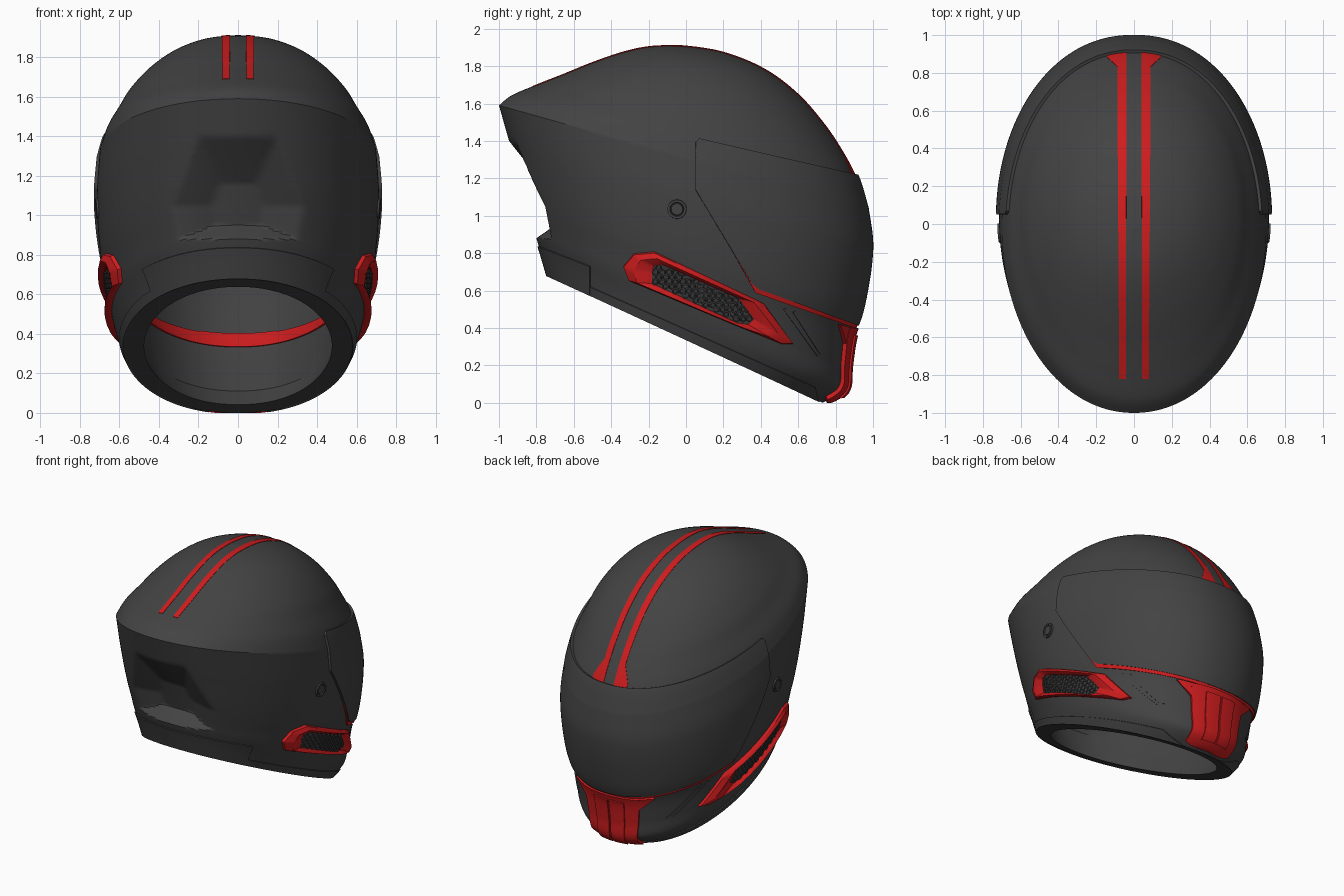
import bpy, bmesh, math
from mathutils import Vector
from mathutils.bvhtree import BVHTree

if "Cube" in bpy.data.objects:
    bpy.data.objects.remove(bpy.data.objects["Cube"])


def material(name, rgb):
    m = bpy.data.materials.new(name)
    m.diffuse_color = (*rgb, 1)
    m.use_nodes = True
    m.node_tree.nodes["Principled BSDF"].inputs["Base Color"].default_value = m.diffuse_color
    return m


GREY = material("matte_grey", (0.056, 0.056, 0.056))
RED = material("bright_red", (0.62, 0.012, 0.013))
DARK = material("grille_grey", (0.045, 0.045, 0.045))


def finish(bm, name, mat, angle=32):
    me = bpy.data.meshes.new(name)
    bm.to_mesh(me)
    bm.free()
    me.materials.append(mat)
    ob = bpy.data.objects.new(name, me)
    bpy.context.collection.objects.link(ob)
    bpy.ops.object.select_all(action='DESELECT')
    ob.select_set(True)
    bpy.context.view_layer.objects.active = ob
    bpy.ops.object.shade_smooth_by_angle(angle=math.radians(angle))
    return ob


# Tilted sections of the shell: back y, back z, face y, face z, half width
LOW = [(-.74, .68, .73, .0, .575), (-.772, .79, .845, .07, .615), (-.80, .88, .862, .20, .645),
       (-.818, .95, .885, .35, .665), (-.846, 1.05, .93, .48, .69), (-.878, 1.16, .96, .62, .705),
       (-.914, 1.29, .98, .76, .713), (-.946, 1.40, .983, .88, .713), (-1.0, 1.59, .96, 1.04, .70)]
UP = [LOW[-1], (-.93, 1.645, .912, 1.2, .665), (-.80, 1.70, .84, 1.34, .61), (-.66, 1.755, .74, 1.49, .55),
      (-.5, 1.82, .60, 1.65, .45), (-.34, 1.875, .42, 1.785, .32), (-.2, 1.905, .2, 1.875, .17),
      (-.04, 1.912, -.02, 1.912, .008)]
SEG = 192


def spline(pts, n=8):
    out = []
    for i in range(len(pts) - 1):
        q = [pts[max(0, min(len(pts) - 1, k))] for k in (i - 1, i, i + 1, i + 2)]
        for s in range(n):
            t = s / n
            out.append(tuple(.5 * (2 * b + (c - a) * t + (2 * a - 5 * b + 4 * c - d) * t * t
                                   + (3 * b - a - 3 * c + d) * t ** 3) for a, b, c, d in zip(*q)))
    return out + [pts[-1]]


def dent(x, y, z):
    # recessed vent in the back panel
    if y > -.3 or not .88 < z < 1.4:
        return y
    half = .3 + (z - .88) * .18 if z < 1.05 else .33 - (z - 1.05) * .37
    d = min((half - abs(x)) / .2, (z - .88) / .07, (1.4 - z) / .24, 1)
    return y + .12 * max(0, d)


def ring(level, shrink=0.0):
    by, bz, fy, fz, w = level
    b, f = Vector((0, by, bz)), Vector((0, fy, fz))
    mid, half = (b + f) / 2, (f - b) / 2
    if shrink:
        half -= half.normalized() * shrink
        w -= shrink
    pts = []
    for i in range(SEG):
        a = math.tau * i / SEG
        c, s = math.cos(a), math.sin(a)
        x = w * math.copysign(abs(s) ** (.93 if c > 0 else .97), s)
        p = mid + half * c
        pts.append(Vector((x, dent(x, p.y, p.z), max(p.z, 0))))
    return pts


def loft(rings, cap_start=False):
    bm = bmesh.new()
    vs = [[bm.verts.new(p) for p in r] for r in rings]
    for a, b in zip(vs, vs[1:]):
        for i in range(SEG):
            j = (i + 1) % SEG
            bm.faces.new((a[i], b[i], b[j], a[j]))
    bm.faces.new(vs[-1][::-1])
    if cap_start:
        bm.faces.new(vs[0])
    bm.normal_update()
    return bm


path = spline(LOW) + spline(UP)[1:]
outer = loft([ring(p) for p in path])
bvh = BVHTree.FromBMesh(outer)

# Shell with hollow inside and open neck
inner = [ring(p, .1) for p in LOW + UP[1:-2]][::-1]
finish(loft(inner + [ring(p) for p in path], True), "helmet_shell", GREY, 28)


def cut(bm, axes, pts):
    # keep only what lies inside a convex outline seen along the third axis
    a, b = axes
    cen = Vector((sum(p[0] for p in pts), sum(p[1] for p in pts))) / len(pts)
    for p, q in zip(pts, pts[1:] + pts[:1]):
        n = Vector((q[1] - p[1], p[0] - q[0]))
        if n.dot(Vector(p) - cen) < 0:
            n = -n
        co, no = Vector((0, 0, 0)), Vector((0, 0, 0))
        co[a], co[b] = p
        no[a], no[b] = n
        bmesh.ops.bisect_plane(bm, geom=bm.verts[:] + bm.edges[:] + bm.faces[:],
                               plane_co=co, plane_no=no, clear_outer=True)


def patch(name, cuts, mat, off, thick):
    # plate that follows the shell, trimmed by outlines
    bm = outer.copy()
    for axes, pts in cuts:
        cut(bm, axes, pts)
    bmesh.ops.remove_doubles(bm, verts=bm.verts[:], dist=.0004)
    bm.normal_update()
    normals = {}
    for v in bm.verts:
        n = v.normal.copy()
        v.co += n * (off - thick)
        normals[v.co.to_tuple()] = n
    new = bmesh.ops.extrude_face_region(bm, geom=bm.faces[:], use_keep_orig=True)["geom"]
    for v in new:
        if isinstance(v, bmesh.types.BMVert):
            v.co += normals[v.co.to_tuple()] * thick
    for v in bm.verts:
        v.co.z = max(v.co.z, 0)
    bmesh.ops.recalc_face_normals(bm, faces=bm.faces[:])
    finish(bm, name, mat)


YZ, XZ, XY = (1, 2), (0, 2), (0, 1)

# Visor and its red gasket
patch("visor", [(YZ, [(.05, 1.39), (.07, 1.41), (.92, 1.21), (1.2, 1.145), (1.2, .31), (.93, .41),
                      (.40, .60), (.35, .64), (.05, 1.14)])], GREY, .017, .03)
patch("gasket_front", [(YZ, [(.37, .625), (.37, .59), (.93, .39), (1.1, .33), (1.1, .38), (.93, .44)])],
      RED, .01, .03)
patch("gasket_side", [(YZ, [(.22, .86), (.24, .86), (.40, .61), (.37, .59)])], RED, .01, .03)
patch("gasket_inside", [(YZ, [(.45, .47), (.92, .30), (1.1, .235), (1.1, .29), (.92, .36), (.45, .505)])],
      RED, -.09, .02)

# Chin piece with flared top and raised ribs
patch("chin_piece", [(YZ, [(.745, .012), (.80, .41), (1.2, .39), (1.2, .012)]),
                     (XZ, [(-.22, .42), (.22, .42), (.16, -.1), (-.16, -.1)])], RED, .022, .03)
patch("chin_flare", [(YZ, [(.6, .1), (.6, .46), (.8, .43), (1.2, .29), (1.2, .1)]),
                     (XZ, [(-.31, .42), (.31, .42), (.2, .31), (-.2, .31)])], RED, .02, .03)
for s in (-1, 1):
    patch("chin_rib", [(YZ, [(.80, .05), (.8, .37), (1.2, .36), (1.2, .05)]),
                       (XZ, [(s * .006, .42), (s * .12, .42), (s * .09, -.1), (s * .006, -.1)])], RED, .032, .03)

# Neck trim: rear block and lower band
patch("rear_neck_trim", [(YZ, [(-.51, .73), (-.51, .5), (-1, .5), (-1, .91), (-.78, .835)])], GREY, .008, .03)
patch("lower_band", [(YZ, [(-.51, .62), (.69, .085), (.74, -.1), (-.51, .3)])], GREY, .007, .03)

# Twin racing stripes with wider ends at the brow
TOP = (YZ, [(-1, 1.62), (-1, 2), (1, 2), (1, 1.21), (.8, 1.21)])
for s in (-1, 1):
    patch("top_stripe", [TOP, (XY, [(s * .042, -.82), (s * .078, -.82), (s * .086, .4), (s * .086, .93),
                                    (s * .04, .93)])], RED, .003, .006)
    patch("stripe_end", [TOP, (XY, [(s * .08, .825), (s * .14, .88), (s * .14, .93), (s * .08, .93)])],
          RED, .003, .006)

# Thin slits beside the chin
for k in (0, .05):
    patch("cheek_slit", [(YZ, [(.52 + k, .50 - k * .3), (.535 + k, .505 - k * .3), (.72 + k * .4, .25),
                               (.70 + k * .4, .25)])], GREY, .005, .01)


def project(p, s, off):
    co, n, _, _ = bvh.ray_cast(Vector((s * 3, p[0], p[1])), Vector((-s, 0, 0)))
    return co + n * off


def stack(bm, s, rings, cap=False):
    # outlines (clockwise, y-z) draped on the shell side and bridged inwards
    vs = [[bm.verts.new(project(p, s, off)) for p in pts] for pts, off in rings]
    faces = []
    for a, b in zip(vs, vs[1:]):
        for i in range(len(a)):
            j = (i + 1) % len(a)
            faces.append([a[i], b[i], b[j], a[j]])
    if cap:
        faces.append(vs[-1][::-1])
    for f in faces:
        bm.faces.new(f if s > 0 else f[::-1])


def dense(pts, n=6):
    return [tuple(Vector(p).lerp(Vector(q), k / n)) for p, q in zip(pts, pts[1:] + pts[:1]) for k in range(n)]


def mix(a, b, t):
    return [tuple(Vector(p).lerp(Vector(q), t)) for p, q in zip(a, b)]


def circle(c, r, n):
    return [(c[0] + r * math.sin(math.tau * i / n), c[1] + r * math.cos(math.tau * i / n)) for i in range(n)]


RIM = [(-.34, .73), (-.28, .80), (-.17, .81), (.42, .53), (.58, .31), (.52, .31), (.3, .40), (-.31, .66)]
HOLE = [(-.18, .70), (-.17, .735), (-.12, .74), (.28, .56), (.36, .45), (.33, .42), (.27, .43), (-.18, .64)]
rim, hole = dense(RIM), dense(HOLE)


def inside(c, margin):
    for p, q in zip(HOLE, HOLE[1:] + HOLE[:1]):
        e = Vector((q[0] - p[0], q[1] - p[1]))
        if ((c[0] - p[0]) * e.y - (c[1] - p[1]) * e.x) / e.length < margin:
            return False
    return True


for s, side in ((1, "right"), (-1, "left")):
    # Red side vent frame
    bm = bmesh.new()
    stack(bm, s, [(rim, -.01), (mix(rim, hole, .08), .018), (mix(rim, hole, .45), .036),
                  (mix(rim, hole, .62), .03), (hole, .01), (hole, -.01)])
    finish(bm, side + "_vent_frame", RED)
    # Honeycomb grille
    bm = bmesh.new()
    stack(bm, s, [(hole, .005), (mix(hole, [(.08, .59)] * len(hole), .98), .005)], True)
    for row in range(16):
        for col in range(18):
            c = (-.2 + .036 * (col + row % 2 / 2), .40 + .031 * row * .8)
            if inside(c, .012):
                stack(bm, s, [(circle(c, .019, 6), .004), (circle(c, .018, 6), .012),
                              (circle(c, .013, 6), .012), (circle(c, .011, 6), .007)], True)
    finish(bm, side + "_vent_grille", DARK)
    # Visor pivot
    bm = bmesh.new()
    c = (-.048, 1.035)
    stack(bm, s, [(circle(c, .052, 32), -.005), (circle(c, .05, 32), .01), (circle(c, .038, 32), .01),
                  (circle(c, .034, 32), .002), (circle(c, .03, 32), .008)], True)
    finish(bm, side + "_visor_pivot", GREY)

outer.free()
